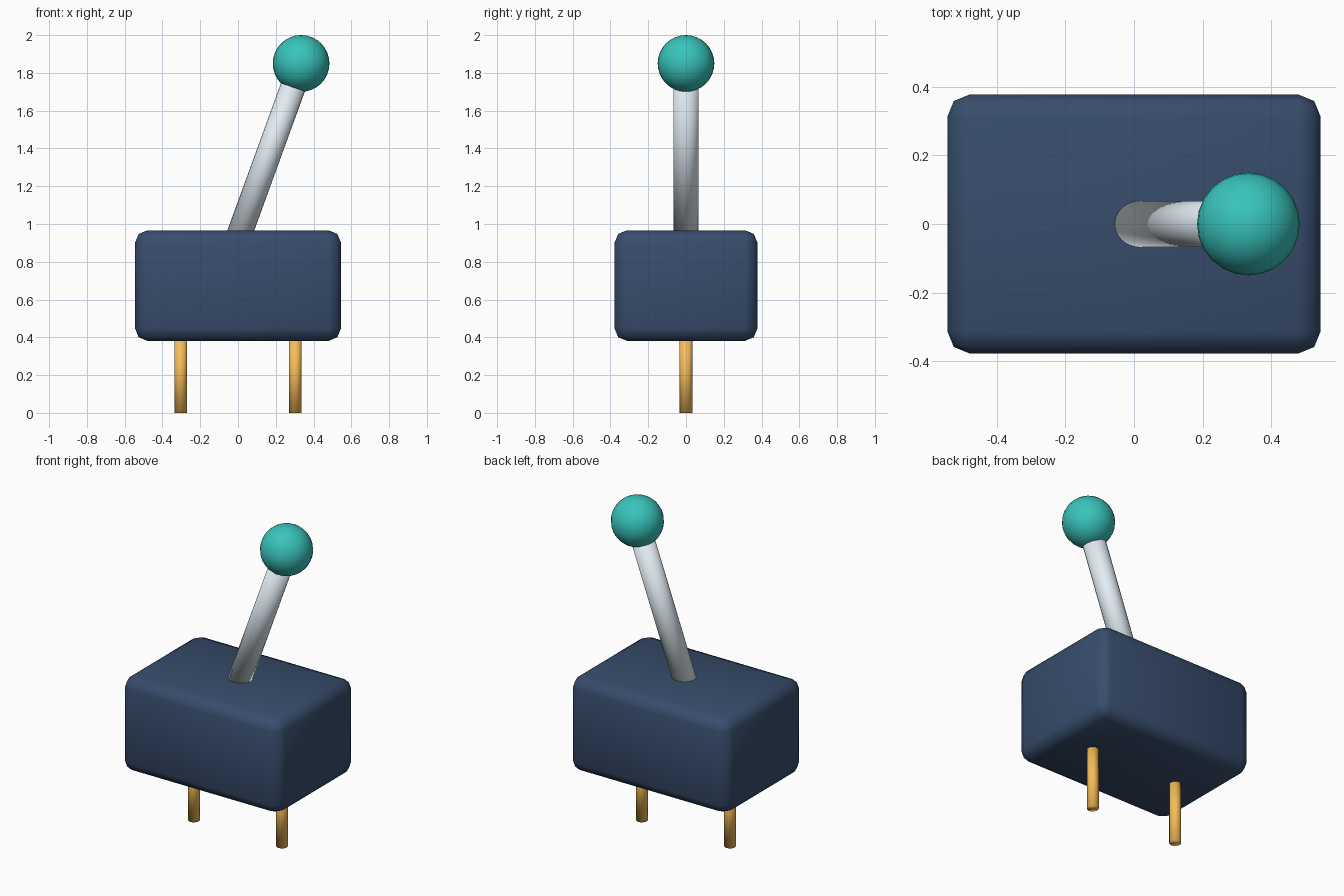
import bpy
import math
from mathutils import Vector

if "Cube" in bpy.data.objects:
    bpy.data.objects.remove(bpy.data.objects["Cube"])


def paint(obj, name, color):
    mat = bpy.data.materials.get(name) or bpy.data.materials.new(name)
    mat.diffuse_color = color
    mat.use_nodes = True
    mat.node_tree.nodes["Principled BSDF"].inputs["Base Color"].default_value = mat.diffuse_color
    obj.data.materials.append(mat)


def smooth(obj):
    for p in obj.data.polygons:
        p.use_smooth = True


def rod(name, start, end, radius, sides):
    """Round bar between two points."""
    a, b = Vector(start), Vector(end)
    d = b - a
    bpy.ops.mesh.primitive_cylinder_add(
        vertices=sides, radius=radius, depth=d.length, location=(a + b) / 2,
        rotation=(0, math.atan2(d.x, d.z), 0))
    obj = bpy.context.object
    obj.name = name
    smooth(obj)
    return obj


# Switch housing with rounded edges
bpy.ops.mesh.primitive_cube_add(size=1, location=(0, 0, 0.674))
body = bpy.context.object
body.name = "housing"
body.scale = (1.09, 0.756, 0.585)
bpy.ops.object.transform_apply(location=False, rotation=False, scale=True)
bevel = body.modifiers.new("rounded_edges", 'BEVEL')
bevel.width = 0.065
bevel.segments = 2
smooth(body)
paint(body, "navy", (0.038, 0.073, 0.15, 1))

# Tilted lever, rooted just inside the housing
tilt = math.radians(20)
root = Vector((0, 0, 0.925))
tip = root + Vector((math.sin(tilt), 0, math.cos(tilt))) * 0.98
lever = rod("lever", root, tip, 0.067, 24)
paint(lever, "steel", (0.76, 0.84, 0.90, 1))

# Ball knob
bpy.ops.mesh.primitive_uv_sphere_add(segments=24, ring_count=16, radius=0.15,
                                     location=(0.334, 0, 1.85))
knob = bpy.context.object
knob.name = "ball_knob"
smooth(knob)
paint(knob, "teal", (0.04, 0.55, 0.50, 1))

# Two contact pins under the housing
for side, x in (("left", -0.303), ("right", 0.303)):
    pin = rod(side + "_pin", (x, 0, 0), (x, 0, 0.42), 0.034, 16)
    paint(pin, "brass", (0.92, 0.51, 0.10, 1))
